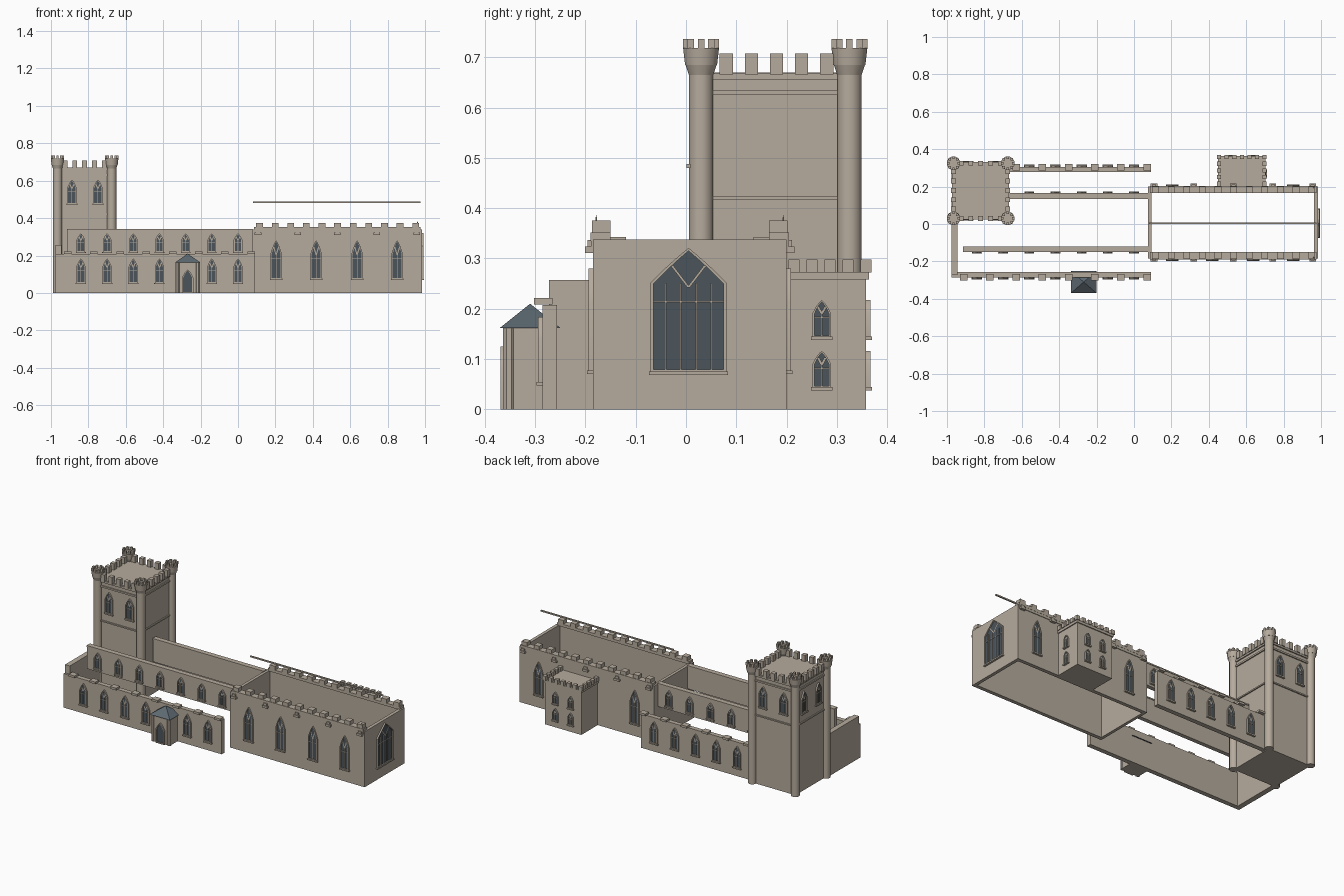
import bpy, bmesh, math
from mathutils import Matrix, Vector

cube = bpy.data.objects.get("Cube")
if cube:
    bpy.data.objects.remove(cube, do_unlink=True)


def material(name, rgb):
    m = bpy.data.materials.new(name)
    m.use_nodes = True
    m.diffuse_color = (*rgb, 1)
    m.node_tree.nodes["Principled BSDF"].inputs["Base Color"].default_value = (*rgb, 1)
    return m


MATS = [material("stone", (0.47, 0.41, 0.34)),
        material("dark_glass", (0.07, 0.09, 0.105)),
        material("slate", (0.11, 0.14, 0.165))]
STONE, GLASS, SLATE = range(3)
FACING = {"front": 0, "east": math.pi / 2, "back": math.pi, "west": -math.pi / 2}


class Part:
    """Collects simple solids into one named object."""

    def __init__(self, name):
        self.name, self.bm, self.m = name, bmesh.new(), Matrix()

    def face(self, pts, mat=STONE):
        f = self.bm.faces.new([self.bm.verts.new(self.m @ Vector(p)) for p in pts])
        f.material_index = mat

    def box(self, x, y, z, mat=STONE):
        lo, hi = zip(x, y, z)
        size = [b - a for a, b in zip(lo, hi)]
        mid = [(a + b) / 2 for a, b in zip(lo, hi)]
        mtx = self.m @ Matrix.Translation(mid) @ Matrix.Diagonal((*size, 1))
        verts = bmesh.ops.create_cube(self.bm, size=1, matrix=mtx)["verts"]
        for f in {f for v in verts for f in v.link_faces}:
            f.material_index = mat

    def block(self, c, s):
        self.box(*[(a - b / 2, a + b / 2) for a, b in zip(c, s)])

    def cone(self, x, y, z, r1, r2, segs=12, mat=STONE):
        mtx = Matrix.Translation((x, y, sum(z) / 2)) @ Matrix.Rotation(math.pi / segs, 4, "Z")
        verts = bmesh.ops.create_cone(self.bm, cap_ends=True, segments=segs, radius1=r1,
                                      radius2=r2, depth=z[1] - z[0], matrix=mtx)["verts"]
        for f in {f for v in verts for f in v.link_faces}:
            f.material_index = mat

    def finish(self):
        bmesh.ops.remove_doubles(self.bm, verts=self.bm.verts, dist=1e-6)
        bmesh.ops.recalc_face_normals(self.bm, faces=self.bm.faces)
        me = bpy.data.meshes.new(self.name)
        self.bm.to_mesh(me)
        self.bm.free()
        for m in MATS:
            me.materials.append(m)
        ob = bpy.data.objects.new(self.name, me)
        bpy.context.collection.objects.link(ob)
        bpy.ops.object.select_all(action="DESELECT")
        ob.select_set(True)
        bpy.context.view_layer.objects.active = ob
        bpy.ops.object.shade_smooth_by_angle(angle=math.radians(35))


def outline(w, h, spring, bulge):
    half = [(-w / 2 * (1 - t), spring + (h - spring) * (t + bulge * t * (1 - t)))
            for t in (0, 0.25, 0.5, 0.75)]
    left = [(-w / 2, 0)] + half
    return left + [(0, h)] + [(-x, z) for x, z in reversed(left)]


def window(name, at, facing, w, h, lights=2, bulge=0.5, spring=0.66, rim=0.006):
    """Pointed opening: glass plate, raised stone rim, mullions and a sill."""
    p = Part(name)
    p.m = Matrix.Translation(at) @ Matrix.Rotation(FACING[facing], 4, "Z")
    out, s = outline(w, h, h * spring, bulge), h * spring
    k, kz = 1 - 2 * rim / w, 1 - 2 * rim / h
    inn = [(x * k, rim + z * kz) for x, z in out]
    p.face([(x, -0.003, z) for x, z in out], GLASS)
    for i in range(len(out)):
        (ax, az), (bx, bz) = out[i - 1], out[i]
        (cx, cz), (dx, dz) = inn[i - 1], inn[i]
        p.face([(ax, -0.009, az), (bx, -0.009, bz), (dx, -0.009, dz), (cx, -0.009, cz)])
        p.face([(ax, 0, az), (bx, 0, bz), (bx, -0.009, bz), (ax, -0.009, az)])
        p.face([(cx, -0.003, cz), (dx, -0.003, dz), (dx, -0.009, dz), (cx, -0.009, cz)])
    t = 0.003
    for i in range(1, lights):
        x = -w / 2 + w * i / lights
        p.box((x - t / 2, x + t / 2), (-0.007, 0), (0, s))
    if lights > 1:
        # Forked tracery above the mullions
        for side in (-1, 1):
            a, b = (0, s * 0.95), (side * w * 0.22, s + (h - s) * 0.5)
            p.face([(a[0] - t, -0.006, a[1]), (a[0] + t, -0.006, a[1]),
                    (b[0] + t, -0.006, b[1]), (b[0] - t, -0.006, b[1])])
        p.box((-w / 2, w / 2), (-0.006, 0), (s * 0.78, s * 0.78 + t))
        p.box((-w / 2 - t, w / 2 + t), (-0.012, 0), (-0.005, 0.002))
    p.finish()


def spread(a, b, n):
    return [a + (b - a) * i / (n - 1) for i in range(n)]


# Tower: body, string courses, parapet
TX, TY = (-0.965, -0.675), (0.03, 0.325)
p = Part("tower_body")
p.box(TX, TY, (0, 0.67))
for z, h in ((0.42, 0.008), (0.63, 0.01), (0.662, 0.012)):
    p.box((TX[0] - 0.007, TX[1] + 0.007), (TY[0] - 0.007, TY[1] + 0.007), (z - h / 2, z + h / 2))
p.finish()
p = Part("tower_battlements")
for x in spread(-0.925, -0.715, 5):
    for y in TY:
        p.block((x, y, 0.687), (0.026, 0.026, 0.042))
for y in spread(0.08, 0.28, 5):
    for x in TX:
        p.block((x, y, 0.687), (0.026, 0.026, 0.042))
p.finish()

# Corner turrets with flared crowns
p = Part("tower_turrets")
for x in TX:
    for y in TY:
        p.cone(x, y, (0, 0.69), 0.025, 0.025)
        p.cone(x, y, (0.665, 0.685), 0.025, 0.032)
        p.cone(x, y, (0.685, 0.719), 0.033, 0.037)
        for i in range(8):
            a = i * math.pi / 4
            p.block((x + 0.029 * math.cos(a), y + 0.029 * math.sin(a), 0.727), (0.013, 0.013, 0.018))
p.finish()
for x in (-0.888, -0.749):
    window("tower_front_window", (x, TY[0], 0.475), "front", 0.052, 0.13)
    window("tower_back_window", (x, TY[1], 0.475), "back", 0.052, 0.13)
for y in (0.108, 0.247):
    window("tower_west_window", (TX[0], y, 0.475), "west", 0.052, 0.13)

# Nave: aisle walls with capping blocks, clerestory walls, west wall
bays = [-0.84 + 0.14 * i for i in range(7)]
for name, y0, y1, x0, s in (("front_aisle_wall", -0.285, -0.257, -0.975, -1),
                            ("back_aisle_wall", 0.277, 0.305, -0.67, 1)):
    p = Part(name)
    p.box((x0, 0.09), (y0, y1), (0, 0.207))
    yo = y0 if s < 0 else y1
    for i in range(8):
        x = 0.07 - 0.14 * i
        if x > x0:
            p.block((x, yo - s * 0.001, 0.215), (0.04, 0.036, 0.013))
    p.finish()
for name, y0, y1, x0 in (("front_clerestory_wall", -0.147, -0.122, -0.915),
                         ("back_clerestory_wall", 0.137, 0.162, -0.67)):
    p = Part(name)
    p.box((x0, 0.078), (y0, y1), (0.2, 0.335))
    p.box((x0, 0.078), (y0 - 0.003, y1 + 0.003), (0.335, 0.343))
    p.finish()
for i, x in enumerate(bays):
    if i != 4:
        window("front_aisle_window", (x, -0.285, 0.052), "front", 0.05, 0.132)
    window("front_clerestory_window", (x, -0.147, 0.218), "front", 0.046, 0.1)
    if i >= 2:
        window("back_aisle_window", (x, 0.305, 0.052), "back", 0.05, 0.132)
        window("back_clerestory_window", (x, 0.162, 0.218), "back", 0.046, 0.1)
p = Part("west_wall")
p.box((-0.975, -0.943), (-0.272, 0.03), (0, 0.257))
p.finish()

# Porch with a hipped roof and door
p = Part("porch")
p.box((-0.33, -0.208), (-0.36, -0.275), (0, 0.163))
for x in (-0.322, -0.216):
    p.cone(x, -0.352, (0, 0.163), 0.013, 0.013, 8)
p.finish()
p = Part("porch_roof")
corners = [(-0.337, -0.37, 0.162), (-0.2, -0.37, 0.162), (-0.2, -0.25, 0.162), (-0.337, -0.25, 0.162)]
p.face(corners, SLATE)
for i in range(4):
    p.face([corners[i - 1], corners[i], (-0.269, -0.31, 0.21)], SLATE)
p.finish()
window("porch_door", (-0.269, -0.36, 0), "front", 0.06, 0.125, lights=1)

# Chancel: four roofless walls and a ridge beam
CX, CY, MID = (0.075, 0.983), (-0.185, 0.2), 0.0075
p = Part("chancel_walls")
for s in (-1, 1):
    p.box(CX, sorted((MID + s * 0.1925, MID + s * 0.17)), (0, 0.338))
p.box((CX[0], CX[0] + 0.018), CY, (0, 0.338))
p.box((CX[1] - 0.02, CX[1]), CY, (0, 0.338))
p.finish()
p = Part("ridge_beam")
p.box((0.08, 0.975), (0.001, 0.009), (0.48, 0.488))
p.finish()

# Chancel parapets, merlons, corbels and pinnacles
for name, s in (("front_parapet", -1), ("back_parapet", 1)):
    p = Part(name)
    p.box((0.085, 0.975), sorted((MID + s * 0.158, MID + s * 0.197)), (0.335, 0.352))
    p.box((0.085, 0.975), sorted((MID + s * 0.18, MID + s * 0.196)), (0.32, 0.335))
    for x in spread(0.115, 0.95, 11):
        p.block((x, MID + s * 0.176, 0.363), (0.036, 0.036, 0.024))
    for x in spread(0.107, 0.955, 5):
        p.block((x, MID + s * 0.192, 0.317), (0.035, 0.032, 0.013))
        p.block((x, MID + s * 0.19, 0.33), (0.022, 0.026, 0.014))
    p.cone(0.96, MID + s * 0.186, (0.352, 0.386), 0.006, 0.0005, 6)
    p.finish()
for x in (0.204, 0.418, 0.637, 0.851):
    window("chancel_front_window", (x, CY[0], 0.075), "front", 0.06, 0.205)
for x in (0.204, 0.851):
    window("chancel_back_window", (x, CY[1], 0.075), "back", 0.06, 0.205)
window("great_east_window", (CX[1], 0.005, 0.073), "east", 0.152, 0.248, lights=5,
       bulge=0.12, spring=0.72)

# Annex on the back of the chancel
AX, AY = (0.455, 0.698), (0.19, 0.358)
p = Part("annex")
p.box(AX, AY, (0, 0.26))
p.box((AX[0] - 0.006, AX[1] + 0.006), (AY[0], AY[1] + 0.006), (0.258, 0.273))
for x in spread(AX[0], AX[1], 7):
    p.block((x, AY[1], 0.285), (0.022, 0.022, 0.026))
for y in spread(0.215, 0.322, 4):
    for x in AX:
        p.block((x, y, 0.285), (0.022, 0.022, 0.026))
p.finish()
for z in (0.042, 0.143):
    window("annex_east_window", (AX[1], 0.27, z), "east", 0.036, 0.074, rim=0.004)
    for x in (0.525, 0.628):
        window("annex_back_window", (x, AY[1], z), "back", 0.036, 0.074, rim=0.004)
